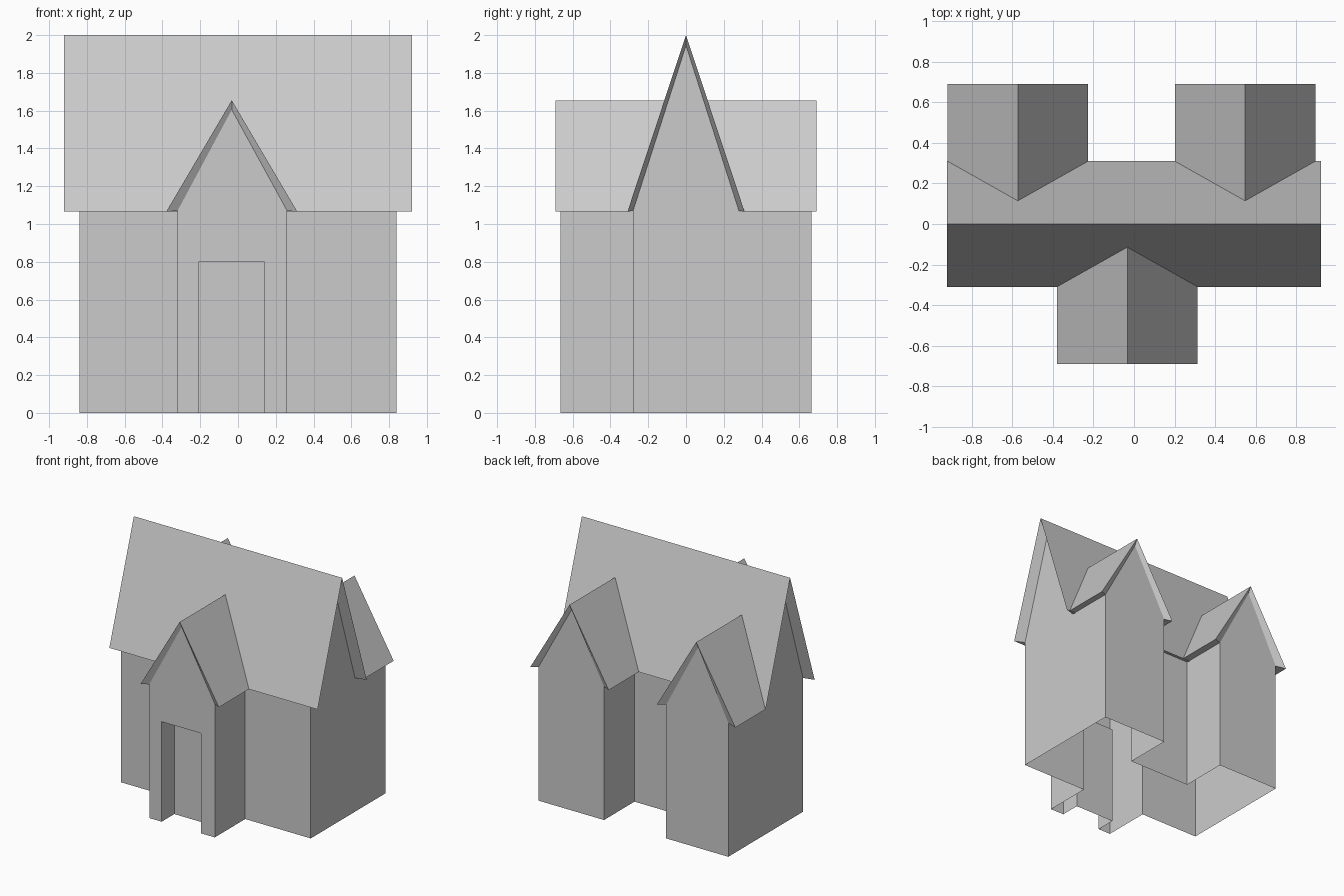
import bpy, math
from mathutils import Matrix, Vector

if "Cube" in bpy.data.objects:
    bpy.data.objects.remove(bpy.data.objects["Cube"])

EAVE, WALL = 1.065, 1.07


def mesh_object(name, faces, matrix=Matrix()):
    """Build a flat-faced object from a few polygons, merging shared corners."""
    verts, index, polys = [], {}, []
    for face in faces:
        poly = []
        for p in face:
            key = tuple(round(c, 4) for c in matrix @ Vector(p))
            if key not in index:
                index[key] = len(verts)
                verts.append(key)
            poly.append(index[key])
        polys.append(poly)
    me = bpy.data.meshes.new(name)
    me.from_pydata(verts, [], polys)
    ob = bpy.data.objects.new(name, me)
    bpy.context.collection.objects.link(ob)
    return ob


def wall(a, b, z0=0.0, z1=WALL):
    return [(*a, z0), (*b, z0), (*b, z1), (*a, z1)]


def roof_end(half, ridge, end, lo, hi, face, peak):
    """Gable triangle with a sloping soffit out to the roof edge, facing -y."""
    L, T, R = (-half, end, EAVE), (0, end, ridge), (half, end, EAVE)
    l, t, r = (lo, face, WALL), (0, face, peak), (hi, face, WALL)
    return [[l, r, t], [L, l, t, T], [r, R, T, t]]


# Walls: one open-bottomed plan outline, front wing face left for the doorway
FW, BW, M, X = -0.665, 0.665, 0.28, 0.84
plan = [(0.26, FW), (0.26, -M), (X, -M), (X, BW), (0.26, BW), (0.26, M),
        (-0.29, M), (-0.29, BW), (-X, BW), (-X, -M), (-0.32, -M), (-0.32, FW)]
mesh_object("walls", [wall(a, b) for a, b in zip(plan, plan[1:])])

# Front face with recessed doorway
d0, d1, dz, dy = -0.21, 0.14, 0.80, FW + 0.16
mesh_object("doorway", [
    wall((-0.32, FW), (d0, FW)),
    wall((d1, FW), (0.26, FW)),
    wall((d0, FW), (d1, FW), dz),
    wall((d0, FW), (d0, dy), 0, dz),
    wall((d0, dy), (d1, dy), 0, dz),
    wall((d1, dy), (d1, FW), 0, dz),
    [(d0, FW, dz), (d0, dy, dz), (d1, dy, dz), (d1, FW, dz)]])

# Main roof: one half end and slope, repeated by turning it round
for name, angle in (("right", 90), ("left", -90)):
    faces = roof_end(0.31, 2.0, -0.922, -M, M, -X, 1.945)
    for s in (-1, 1):
        slope = [(0, -0.922, 2), (s * .31, -0.922, EAVE), (s * .31, 0, EAVE), (0, 0, 2)]
        eave = [(s * .31, -0.922, EAVE), (s * M, -X, WALL), (s * M, 0, WALL), (s * .31, 0, EAVE)]
        faces += [slope if s > 0 else slope[::-1], eave if s > 0 else eave[::-1]]
    mesh_object("main_roof_" + name, faces, Matrix.Rotation(math.radians(angle), 4, 'Z'))


# Wing roofs, trimmed along the valleys of the main roof
def wing_roof(name, cx, lo, hi, angle):
    half, ridge, end = 0.347, 1.655, -0.69
    faces = roof_end(half, ridge, end, lo, hi, FW, 1.605)
    for s, w in ((-1, lo), (1, hi)):
        slope = [(0, end, ridge), (s * half, end, EAVE), (s * half, -.31, EAVE), (0, -.114, ridge)]
        eave = [(s * half, end, EAVE), (w, FW, WALL), (w, -M, WALL), (s * half, -.31, EAVE)]
        faces += [slope if s > 0 else slope[::-1], eave if s > 0 else eave[::-1]]
    m = Matrix.Translation((cx, 0, 0)) @ Matrix.Rotation(math.radians(angle), 4, 'Z')
    mesh_object(name, faces, m)


wing_roof("front_wing_roof", -0.033, -0.287, 0.293, 0)
wing_roof("back_right_wing_roof", 0.548, -0.292, 0.288, 180)
wing_roof("back_left_wing_roof", -0.573, -0.283, 0.267, 180)
